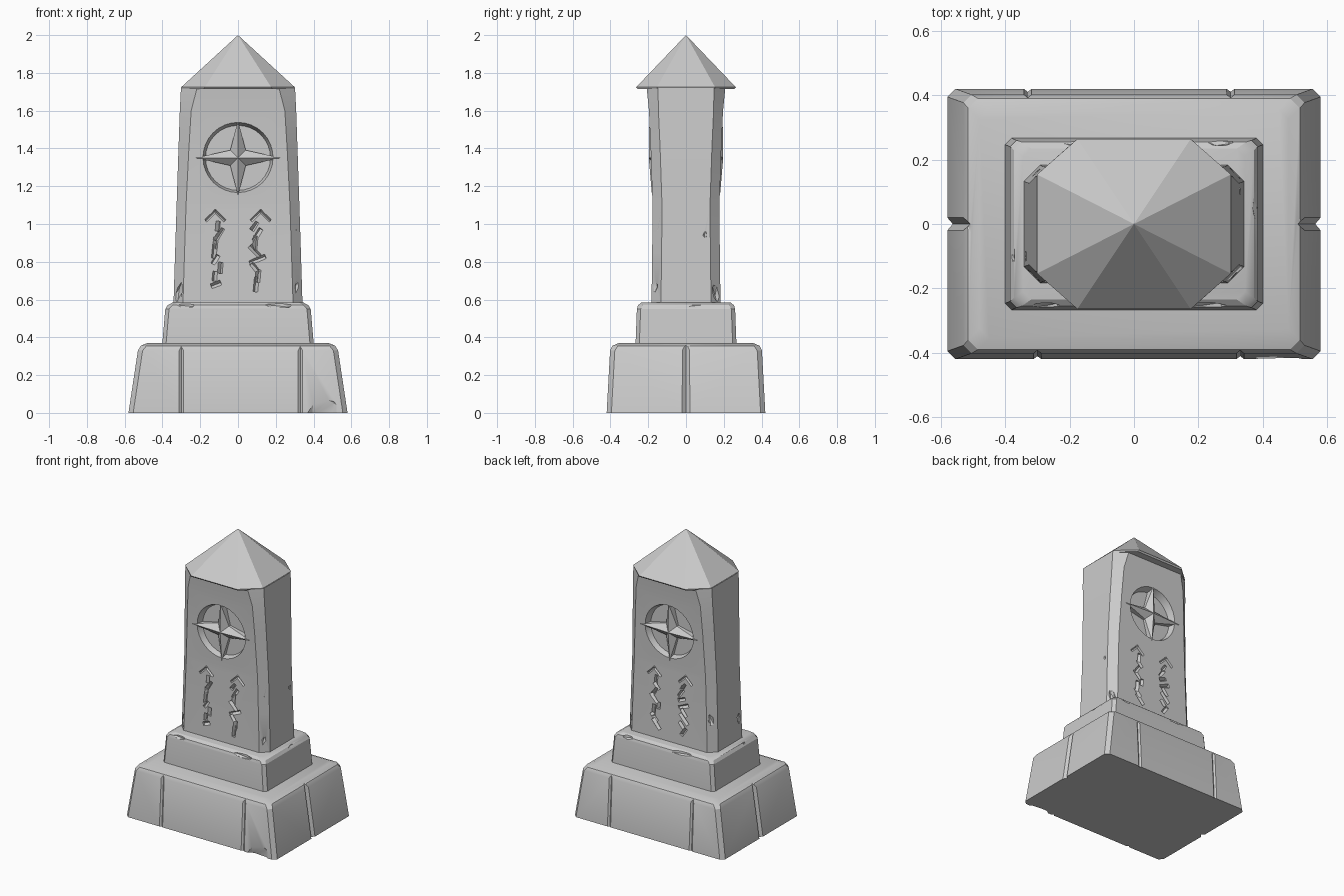
import bpy, bmesh, math, random
from mathutils import Matrix, Vector, Euler

if "Cube" in bpy.data.objects:
    bpy.data.objects.remove(bpy.data.objects["Cube"])

random.seed(4)


def make_object(name, bm):
    bmesh.ops.recalc_face_normals(bm, faces=bm.faces)
    mesh = bpy.data.meshes.new(name)
    bm.to_mesh(mesh)
    bm.free()
    obj = bpy.data.objects.new(name, mesh)
    bpy.context.collection.objects.link(obj)
    return obj


def loft(name, rings, apex=None):
    """Stack chamfered rectangles (z, half x, half y, chamfer x, chamfer y)."""
    bm = bmesh.new()
    loops = []
    for z, x, y, cx, cy in rings:
        pts = [(x, -y + cy), (x, y - cy), (x - cx, y), (-x + cx, y),
               (-x, y - cy), (-x, -y + cy), (-x + cx, -y), (x - cx, -y)]
        loops.append([bm.verts.new((px, py, z)) for px, py in pts])
    for a, b in zip(loops, loops[1:]):
        for i in range(8):
            j = (i + 1) % 8
            bm.faces.new((a[i], a[j], b[j], b[i]))
    bm.faces.new(loops[0][::-1])
    if apex:
        tip = bm.verts.new(apex)
        for i in range(8):
            bm.faces.new((loops[-1][i], loops[-1][(i + 1) % 8], tip))
    else:
        bm.faces.new(loops[-1])
    return make_object(name, bm)


def placed(loc, rot, scale, turn=0.0):
    return Matrix.Rotation(turn, 4, 'Z') @ Matrix.LocRotScale(
        Vector(loc), Euler(rot), Vector(scale))


def chip(bm, loc, scale, rot=(0, 0, 0), turn=0.0):
    bmesh.ops.create_icosphere(bm, subdivisions=1, radius=1,
                               matrix=placed(loc, rot, scale, turn))


def groove(bm, loc, scale, rot=(0, 0, 0), turn=0.0):
    # diamond-section bar running along its local z
    bmesh.ops.create_cone(bm, cap_ends=True, segments=4, radius1=1, radius2=1,
                          depth=2, matrix=placed(loc, rot, scale, turn))


def carve(target, bm):
    cutter = make_object(target.name + "_cutter", bm)
    cutter.hide_render = True
    mod = target.modifiers.new("carving", 'BOOLEAN')
    mod.operation, mod.solver, mod.use_self = 'DIFFERENCE', 'EXACT', True
    mod.object = cutter
    bpy.context.view_layer.objects.active = target
    bpy.ops.object.modifier_apply(modifier=mod.name)
    bpy.data.objects.remove(cutter)


# Plinth and step
plinth = loft("plinth", [(0, .58, .42, .025, .025), (.33, .53, .402, .025, .025),
                         (.355, .515, .39, .03, .03), (.37, .48, .355, .03, .03)])
step = loft("step", [(.34, .403, .268, .02, .02), (.55, .385, .26, .02, .02),
                     (.57, .372, .254, .025, .025), (.585, .345, .235, .025, .025)])

# Shaft with flaring front and back
shaft = loft("shaft", [(.56, .342, .183, .05, .05), (.85, .333, .179, .05, .05),
                       (1.1, .325, .177, .05, .05), (1.4, .315, .187, .055, .05),
                       (1.6, .308, .196, .06, .05), (1.72, .302, .208, .085, .06)])

# Eight-sided pointed cap
cap = loft("cap", [(1.714, .296, .256, .11, .105), (1.724, .301, .264, .125, .11)],
           apex=(0, 0, 2))

# Plinth seams and broken corner
cuts = bmesh.new()
for turn in (0, math.pi):
    for x in (-.3, .33):
        groove(cuts, (x, -.418, .18), (.022, .017, .3), (-.053, 0, 0), turn)
        chip(cuts, (x + .02, -.4, .37), (.05, .025, .015), (.2, .1, .1), turn)
    groove(cuts, (.558, 0, .18), (.022, .026, .3), (0, -.15, 0), turn)
    chip(cuts, (.52, .01, .37), (.03, .04, .02), (0, .3, .2), turn)
chip(cuts, (.45, -.45, .01), (.12, .055, .13), (.2, .5, .1))
carve(plinth, cuts)

# Step wear
cuts = bmesh.new()
for x, y, sx, sy in ((.2, -.257, .1, .016), (-.28, -.257, .06, .014),
                     (.383, .05, .015, .07), (-.383, -.08, .015, .06),
                     (-.15, .257, .1, .015), (.27, .257, .05, .016)):
    chip(cuts, (x, y, .575), (sx, sy, .02), (.1, .1, .05))
carve(step, cuts)

# Shaft carvings: round recess and two columns of abstract gouges per face
cuts = bmesh.new()
for turn in (0, math.pi):
    bmesh.ops.create_cone(cuts, cap_ends=True, segments=32, radius1=.197,
                          radius2=.172, depth=.08,
                          matrix=placed((0, -.182, 1.35), (-math.pi / 2, 0, 0),
                                        (1, 1, 1), turn))
    for side in (-1, 1):
        for lean in (-1, 1):
            groove(cuts, (side * .12 + lean * .022, -.18, 1.045), (.01, .014, .04),
                   (0, -lean * .8, 0), turn)
        for i in range(8):
            z = .68 + i * .044
            x = side * .105 + random.uniform(-.022, .022)
            groove(cuts, (x, -.181, z), (.014, .019, random.uniform(.025, .045)),
                   (0, random.choice((-.75, .6, .1, 1.2)), random.uniform(-.3, .3)), turn)
# Edge damage
for x, y, z, s in ((-.345, -.1, .72, .035), (.325, -.17, .69, .04),
                   (-.32, -.165, .63, .045), (.335, .1, .95, .02),
                   (.32, -.16, .98, .025), (-.31, .165, .8, .035),
                   (.32, .16, .64, .04), (-.305, -.17, 1.3, .02)):
    chip(cuts, (x, y, z), (s * .6, s * .6, s * 1.5), (.2, .3, .4))
carve(shaft, cuts)

# Four-point ridged star inside each recess
for name, turn in (("front_star", 0), ("back_star", math.pi)):
    bm = bmesh.new()
    outline = []
    for i in range(8):
        a = i * math.pi / 4
        tip = i % 2 == 0
        r = (.225 if i in (0, 4) else .2) if tip else .058
        z = r * math.sin(a)
        y = -.187 - z * .035 if tip else -.158
        outline.append((r * math.cos(a), y, 1.35 + z))
    front = [bm.verts.new(p) for p in outline]
    back = [bm.verts.new((x, -.13, z)) for x, y, z in outline]
    hub = bm.verts.new((0, -.197, 1.35))
    for i in range(8):
        j = (i + 1) % 8
        bm.faces.new((front[i], front[j], hub))
        bm.faces.new((front[j], front[i], back[i], back[j]))
    bm.faces.new(back)
    bm.transform(Matrix.Rotation(turn, 4, 'Z'))
    make_object(name, bm)

# Soft weathered shading with crisp breaks
bpy.ops.object.select_all(action='DESELECT')
for obj in (plinth, step, shaft):
    obj.select_set(True)
bpy.context.view_layer.objects.active = shaft
bpy.ops.object.shade_smooth_by_angle(angle=math.radians(25))
